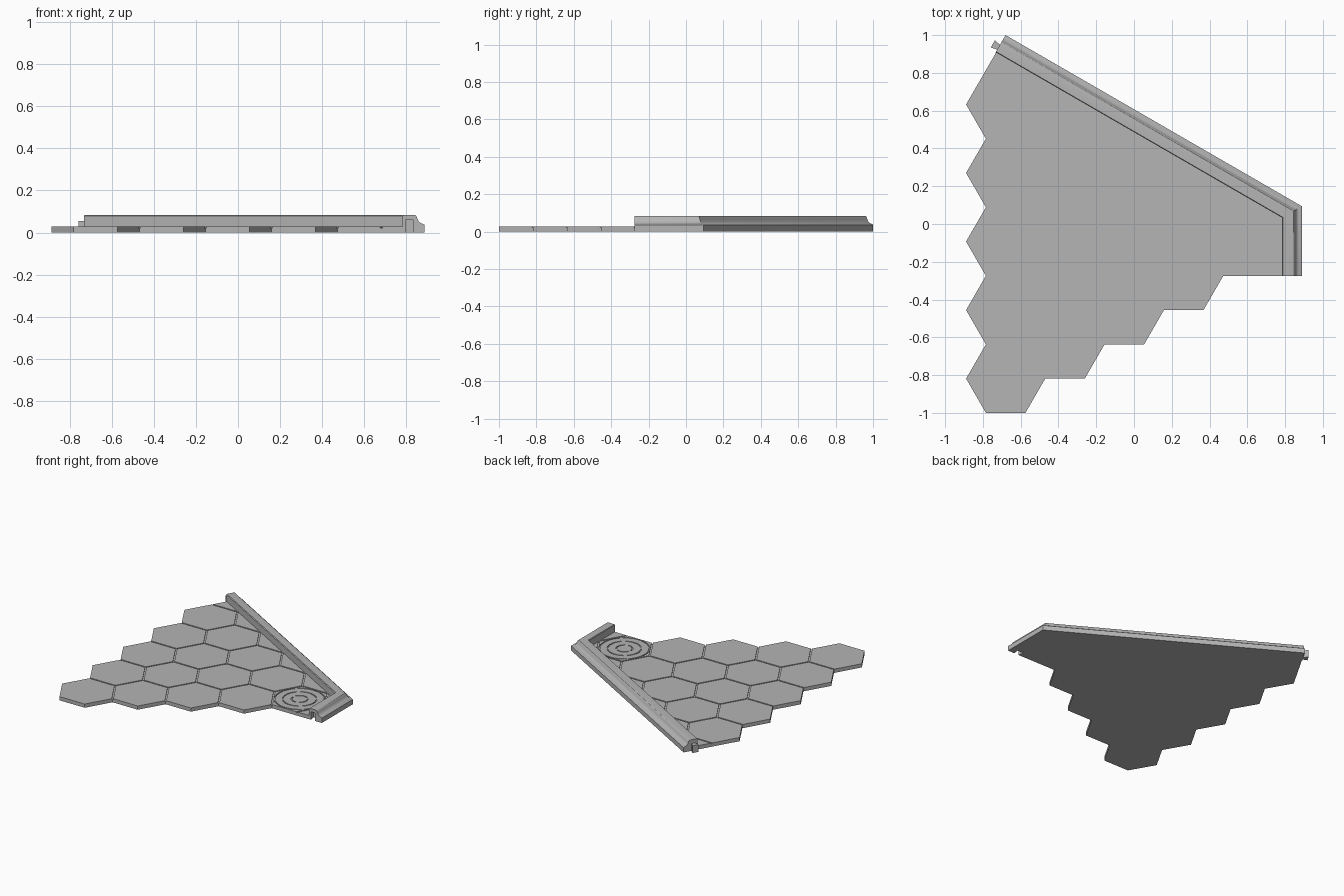
import bpy, bmesh, math
from mathutils import Vector

if "Cube" in bpy.data.objects:
    bpy.data.objects.remove(bpy.data.objects["Cube"], do_unlink=True)

grey = bpy.data.materials.new("stone grey")
grey.use_nodes = True
grey.diffuse_color = (0.46, 0.46, 0.46, 1)
grey.node_tree.nodes["Principled BSDF"].inputs["Base Color"].default_value = grey.diffuse_color

R = 0.2095                      # hexagon radius
A = R * math.sqrt(3) / 2        # hexagon apothem
GAP = 0.005                     # half groove width
BASE_Z, TILE_Z, WALL_Z = 0.021, 0.028, 0.084
WIDTH = 0.105                   # wall width
N1, N2 = Vector((1, 0)), Vector((0.5, math.sqrt(3) / 2))
CORNER = Vector((0.889, 0.094))
FRONT = Vector((0.889, 4 * A - 1))
BACK = Vector((-0.68, 1.0))


def make_object(name, bm):
    bmesh.ops.recalc_face_normals(bm, faces=bm.faces)
    mesh = bpy.data.meshes.new(name)
    bm.to_mesh(mesh)
    bm.free()
    mesh.materials.append(grey)
    obj = bpy.data.objects.new(name, mesh)
    bpy.context.collection.objects.link(obj)
    return obj


def extrude(bm, height):
    new = bmesh.ops.extrude_face_region(bm, geom=bm.faces[:])["geom"]
    verts = [v for v in new if isinstance(v, bmesh.types.BMVert)]
    bmesh.ops.translate(bm, verts=verts, vec=(0, 0, height))


def add_face(bm, points, z):
    return bm.faces.new([bm.verts.new((p[0], p[1], z)) for p in points])


def carve(target, cutter):
    mod = target.modifiers.new("carve", 'BOOLEAN')
    mod.operation, mod.solver, mod.object = 'DIFFERENCE', 'EXACT', cutter
    cutter.hide_render = True
    bpy.context.view_layer.objects.active = target
    bpy.ops.object.modifier_apply(modifier=mod.name)
    bpy.data.objects.remove(cutter, do_unlink=True)


# Hexagon lattice: a triangle of whole tiles plus a clipped row along the wall
def centre(c, r):
    return Vector((-0.889 + R + 1.5 * R * c, -1 + A + A * c + 2 * A * r))


cells = [centre(c, r) for c in range(6) for r in range(6 - c)]
cells.append(centre(5, -1))
round_cell = centre(4, 0)
sides = [Vector((math.cos(t), math.sin(t))) for t in
         (math.radians(30 + 60 * k) for k in range(6))]

# Floor limits as (outward direction, distance)
inner_back = BACK - N2 * (WIDTH - 0.002)
left_dir = Vector((-math.sqrt(3) / 2, 0.5))
limits = [(N2, N2.dot(inner_back)),
          (N1, CORNER.x - WIDTH + 0.002),
          (left_dir, left_dir.dot(centre(0, 4)) + A),
          ]


def tile_shape(cell, z, gap):
    bm = bmesh.new()
    add_face(bm, [cell + R * Vector((math.cos(k * math.pi / 3), math.sin(k * math.pi / 3)))
                  for k in range(6)], z)
    cuts = list(limits)
    if cell == cells[-1]:
        cuts.append((Vector((0, -1)), -FRONT.y))
    if gap:
        for d in sides:
            if any((cell + 2 * A * d - other).length < 0.01 for other in cells):
                cuts.append((d, d.dot(cell) + A - gap))
    for d, dist in cuts:
        bmesh.ops.bisect_plane(bm, geom=bm.verts[:] + bm.edges[:] + bm.faces[:], dist=1e-5,
                               plane_co=(d * dist).to_3d(), plane_no=d.to_3d(),
                               clear_outer=True)
    return bm


def collect(target, part):
    for f in part.faces:
        add_face(target, [v.co for v in f.verts], f.verts[0].co.z)
    part.free()


# Floor slab
slab = bmesh.new()
for cell in cells:
    collect(slab, tile_shape(cell, 0, 0))
bmesh.ops.remove_doubles(slab, verts=slab.verts, dist=0.0005)
extrude(slab, BASE_Z)
make_object("floor_slab", slab)

# Raised hexagon tiles with narrow grooves between them
tiles = bmesh.new()
for cell in cells:
    if cell != round_cell:
        collect(tiles, tile_shape(cell, BASE_Z, GAP))
extrude(tiles, TILE_Z - BASE_Z)
make_object("floor_tiles", tiles)

# Corner tile with engraved broken rings
corner_bm = tile_shape(round_cell, BASE_Z, GAP)
extrude(corner_bm, TILE_Z - BASE_Z)
corner_tile = make_object("ring_tile", corner_bm)


def add_arc(bm, radius, start, sweep, steps):
    ring = []
    for i in range(steps + 1):
        t = start + sweep * i / steps
        d = Vector((math.cos(t), math.sin(t)))
        ring.append([bm.verts.new((round_cell + d * q).to_3d() + Vector((0, 0, BASE_Z + 0.001)))
                     for q in (radius - 0.004, radius + 0.004)])
    for a, b in zip(ring, ring[1:]):
        bm.faces.new((a[0], a[1], b[1], b[0]))


arcs = bmesh.new()
for radius, count, fill in ((0.171, 4, 0.94), (0.115, 4, 0.85), (0.055, 3, 0.8)):
    step = 2 * math.pi / count
    for k in range(count):
        add_arc(arcs, radius, step * (k + 0.5), step * fill, 16)
extrude(arcs, 0.02)
carve(corner_tile, make_object("ring_cutter", arcs))

# Wall: coved profile (distance in from outer face, height) swept round the corner
profile = [(0, 0), (0, 0.036), (0.007, 0.041), (0.018, 0.044), (0.026, 0.05),
           (0.032, 0.058), (0.036, 0.068), (0.039, 0.077), (0.044, 0.082),
           (0.051, WALL_Z), (WIDTH - 0.004, WALL_Z), (WIDTH, 0.079), (WIDTH, 0)]
mitre = (N1 + N2) / (1 + N1.dot(N2))
wall_bm = bmesh.new()
rows = [[wall_bm.verts.new((*(p - n * o), z)) for o, z in profile]
        for p, n in ((FRONT, N1), (CORNER, mitre), (BACK, N2))]
count = len(profile)
for a, b in zip(rows, rows[1:]):
    for i in range(count):
        j = (i + 1) % count
        wall_bm.faces.new((a[i], a[j], b[j], b[i]))
wall_bm.faces.new(rows[0])
wall_bm.faces.new(rows[-1])
wall = make_object("wall", wall_bm)


# Dovetail joint: a socket in the front end and a tab on the back end
def dovetail(name, root, along, across, mouth, tip, length, z0, z1):
    bm = bmesh.new()
    start, end = root - along * 0.004, root + along * length
    add_face(bm, [start - across * mouth, start + across * mouth,
                  end + across * tip, end - across * tip], z0)
    extrude(bm, z1 - z0)
    return make_object(name, bm)


inset = WIDTH - 0.031
carve(wall, dovetail("socket_cutter", FRONT - N1 * inset, Vector((0, 1)), N1,
                     0.017, 0.025, 0.042, -0.01, 0.06))
dovetail("joint_tab", BACK - N2 * inset, left_dir, N2, 0.014, 0.022, 0.035, 0, 0.055)

# Smooth the cove, keep every other edge crisp
bpy.ops.object.select_all(action='DESELECT')
wall.select_set(True)
bpy.context.view_layer.objects.active = wall
bpy.ops.object.shade_smooth_by_angle(angle=math.radians(29))
